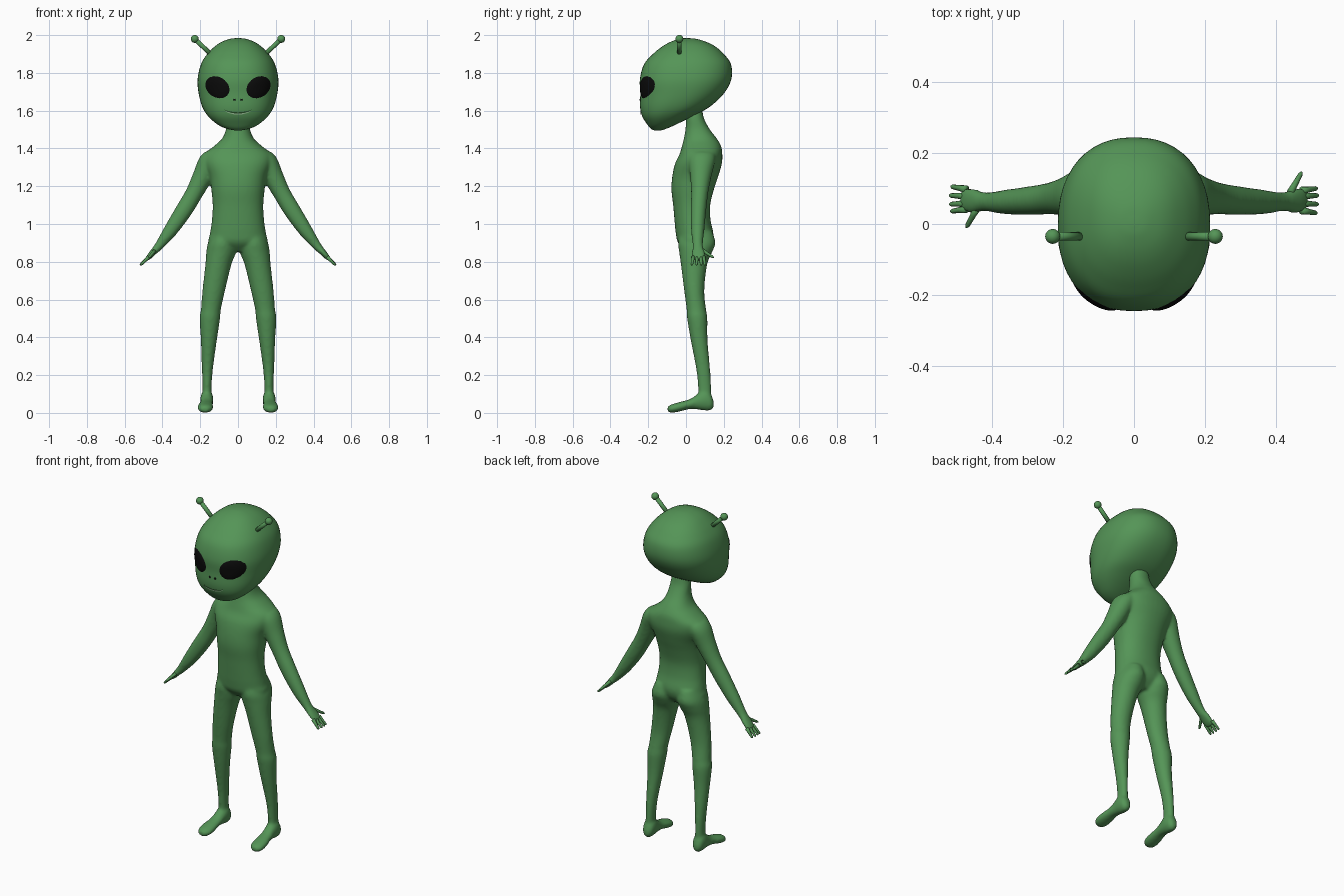
import bpy, bmesh, math
from mathutils import Vector

cube = bpy.data.objects.get("Cube")
if cube:
    bpy.data.objects.remove(cube)


def material(name, rgb):
    m = bpy.data.materials.new(name)
    m.use_nodes = True
    colour = (*rgb, 1)
    m.diffuse_color = colour
    m.node_tree.nodes["Principled BSDF"].inputs["Base Color"].default_value = colour
    return m


GREEN = material("skin green", (0.09, 0.30, 0.095))
BLACK = material("eye black", (0.003, 0.003, 0.003))
DARK = material("mouth dark green", (0.02, 0.07, 0.02))
PALE = material("lip pale green", (0.35, 0.55, 0.33))


def spline(rows, steps=5):
    """Catmull-Rom resampling of rows of numbers."""
    out = []
    for i in range(len(rows) - 1):
        a, b = rows[max(i - 1, 0)], rows[i]
        c, d = rows[i + 1], rows[min(i + 2, len(rows) - 1)]
        for k in range(steps):
            t = k / steps
            out.append([q + t / 2 * (r - p + t * (2 * p - 5 * q + 4 * r - s + t * (3 * (q - r) + s - p)))
                        for p, q, r, s in zip(a, b, c, d)])
    return out + [list(rows[-1])]


def power(v, e):
    return math.copysign(abs(v) ** e, v)


def loft(bm, rings, sides=32, expo=2.0):
    """Skin superellipse rings given as (centre, u axis, v axis)."""
    loops = []
    for c, u, v in rings:
        angles = [2 * math.pi * k / sides for k in range(sides)]
        loops.append([bm.verts.new(Vector(c) + Vector(u) * power(math.cos(a), 2 / expo)
                                   + Vector(v) * power(math.sin(a), 2 / expo)) for a in angles])
    faces = [bm.faces.new(loops[0]), bm.faces.new(loops[-1])]
    for lo, hi in zip(loops, loops[1:]):
        for k in range(sides):
            j = (k + 1) % sides
            faces.append(bm.faces.new((lo[k], lo[j], hi[j], hi[k])))
    bmesh.ops.recalc_face_normals(bm, faces=faces)


def finish(name, bm, mat):
    mesh = bpy.data.meshes.new(name)
    bm.to_mesh(mesh)
    bm.free()
    mesh.materials.append(mat)
    mesh.shade_smooth()
    ob = bpy.data.objects.new(name, mesh)
    bpy.context.collection.objects.link(ob)
    return ob


def upright(z, cx, half, front, back):
    return ((cx, (front + back) / 2, z), (half, 0, 0), (0, (back - front) / 2, 0))


# Head: horizontal slices of height, half width, front and back
HEAD_POWER = 2.3
HEAD = spline([
    (1.496, 0.02, -0.17, -0.13), (1.506, 0.065, -0.188, -0.10), (1.528, 0.11, -0.206, -0.05),
    (1.57, 0.158, -0.232, 0.035), (1.62, 0.189, -0.243, 0.125), (1.69, 0.208, -0.242, 0.20),
    (1.766, 0.214, -0.244, 0.24), (1.846, 0.196, -0.222, 0.238), (1.90, 0.163, -0.175, 0.20),
    (1.94, 0.123, -0.125, 0.155), (1.965, 0.085, -0.08, 0.105), (1.98, 0.042, -0.035, 0.055),
    (1.984, 0.01, -0.005, 0.015)])
bm = bmesh.new()
loft(bm, [upright(z, 0, w, f, b) for z, w, f, b in HEAD], 48, HEAD_POWER)
finish("head", bm, GREEN)


def face_y(x, z):
    """Front surface of the head at x, z."""
    for lo, hi in zip(HEAD, HEAD[1:]):
        if lo[0] <= z <= hi[0]:
            t = (z - lo[0]) / (hi[0] - lo[0])
            w, f, b = (p + t * (q - p) for p, q in zip(lo[1:], hi[1:]))
            bulge = max(0, 1 - abs(x / w) ** HEAD_POWER) ** (1 / HEAD_POWER)
            return (f + b) / 2 - (b - f) / 2 * bulge
    return 0


def patch(name, nu, nv, shape, mat):
    """Thin plate over the face; shape(u, v) gives x, z and lift."""
    bm = bmesh.new()
    grid = []
    for i in range(nu + 1):
        row = []
        for j in range(nv + 1):
            x, z, lift = shape(i / nu, j / nv)
            row.append(bm.verts.new((x, face_y(x, z) - lift, z)))
        grid.append(row)
    for i in range(nu):
        for j in range(nv):
            bm.faces.new((grid[i][j], grid[i + 1][j], grid[i + 1][j + 1], grid[i][j + 1]))
    bmesh.ops.remove_doubles(bm, verts=bm.verts, dist=0.00005)
    bmesh.ops.recalc_face_normals(bm, faces=bm.faces)
    if sum(f.normal.y for f in bm.faces) > 0:
        bmesh.ops.reverse_faces(bm, faces=bm.faces)
    return finish(name, bm, mat)


def disc(cx, cz, a, b, tilt, lift):
    def shape(u, v):
        p, q = a * v * math.cos(2 * math.pi * u), b * v * math.sin(2 * math.pi * u)
        c, s = math.cos(tilt), math.sin(tilt)
        return cx + p * c - q * s, cz + p * s + q * c, lift * (1 - v ** 4) - 0.002 * v ** 4
    return shape


def smile(drop, thick):
    def shape(u, v):
        t = 2 * u - 1
        z = 1.588 - drop + 0.018 * t * t + thick * (1 - t * t) * (v - 0.5)
        return 0.075 * t, z, 0.004
    return shape


for side, s in (("left", 1), ("right", -1)):
    patch(side + "_eye", 40, 8, disc(s * 0.109, 1.724, 0.071, 0.056, s * 0.6, 0.009), BLACK)
    patch(side + "_nostril", 12, 3, disc(s * 0.018, 1.658, 0.007, 0.006, 0, 0.003), BLACK)
patch("mouth_line", 32, 2, smile(0, 0.007), DARK)
patch("lower_lip", 32, 2, smile(0.006, 0.006), PALE)

# Antennae: slanted stalk and ball
for side, s in (("left", 1), ("right", -1)):
    bm = bmesh.new()
    base, tip = Vector((s * 0.14, -0.035, 1.895)), Vector((s * 0.229, -0.035, 1.98))
    d = (tip - base).normalized()
    across = Vector((d.z, 0, -d.x))
    loft(bm, [(p, across * 0.012, (0, 0.012, 0)) for p in (base, tip)], 16)
    finish(side + "_antenna_stalk", bm, GREEN)
    bm = bmesh.new()
    bmesh.ops.create_uvsphere(bm, u_segments=20, v_segments=12, radius=0.021)
    bmesh.ops.translate(bm, verts=bm.verts, vec=tip)
    finish(side + "_antenna_ball", bm, GREEN)

# Body: overlapping lofts fused into one smooth skin
body = bmesh.new()
TORSO = [
    (0.855, 0.07, 0.0, 0.10), (0.90, 0.152, -0.042, 0.135), (0.95, 0.148, -0.054, 0.145),
    (1.02, 0.138, -0.061, 0.13), (1.10, 0.134, -0.068, 0.128), (1.18, 0.141, -0.077, 0.147),
    (1.25, 0.152, -0.073, 0.17), (1.32, 0.178, -0.058, 0.19), (1.37, 0.178, -0.034, 0.192),
    (1.41, 0.13, -0.022, 0.187), (1.45, 0.086, -0.012, 0.165), (1.50, 0.064, -0.003, 0.127),
    (1.56, 0.058, 0.0, 0.095), (1.62, 0.05, 0.0, 0.085)]
loft(body, [upright(z, 0, w, f, b) for z, w, f, b in spline(TORSO)], 40, 2.2)

# Height, centre, half width, front, back
LEG = [
    (0.96, 0.075, 0.06, -0.03, 0.14), (0.90, 0.083, 0.076, -0.042, 0.156), (0.85, 0.089, 0.079, -0.036, 0.138),
    (0.785, 0.104, 0.069, -0.027, 0.112), (0.65, 0.128, 0.060, -0.010, 0.097), (0.55, 0.143, 0.053, 0.003, 0.106),
    (0.50, 0.149, 0.054, 0.006, 0.113), (0.39, 0.154, 0.043, 0.024, 0.114), (0.23, 0.162, 0.029, 0.054, 0.128),
    (0.13, 0.164, 0.024, 0.064, 0.134), (0.06, 0.165, 0.026, 0.066, 0.134)]
# Depth, centre, half width, bottom, top
FOOT = [
    (0.147, 0.165, 0.012, 0.03, 0.06), (0.132, 0.165, 0.029, 0.014, 0.10), (0.10, 0.165, 0.035, 0.012, 0.125),
    (0.06, 0.166, 0.033, 0.018, 0.10), (0.02, 0.169, 0.035, 0.02, 0.073), (-0.04, 0.173, 0.043, 0.006, 0.056),
    (-0.08, 0.174, 0.036, 0.0, 0.044), (-0.098, 0.174, 0.016, 0.008, 0.032)]
# Sideways, height, depth, thickness, breadth
ARM = [
    (0.135, 1.36, 0.085, 0.045, 0.07), (0.155, 1.325, 0.083, 0.056, 0.07), (0.188, 1.25, 0.078, 0.053, 0.056),
    (0.234, 1.16, 0.072, 0.046, 0.045), (0.288, 1.07, 0.066, 0.045, 0.041), (0.358, 0.965, 0.062, 0.037, 0.035),
    (0.416, 0.887, 0.062, 0.024, 0.027), (0.445, 0.855, 0.065, 0.018, 0.034), (0.472, 0.825, 0.068, 0.014, 0.036),
    (0.486, 0.81, 0.068, 0.008, 0.028)]

for side, s in (("left", 1), ("right", -1)):
    loft(body, [upright(z, s * c, w, f, b) for z, c, w, f, b in spline(LEG)])
    loft(body, [((s * c, y, (lo + hi) / 2), (w, 0, 0), (0, 0, (hi - lo) / 2))
                for y, c, w, lo, hi in spline(FOOT)])
    path = spline(ARM)
    rings = []
    for i, (x, z, y, thick, broad) in enumerate(path):
        a, b = path[max(i - 1, 0)], path[min(i + 1, len(path) - 1)]
        d = Vector((b[0] - a[0], 0, b[1] - a[1])).normalized()
        rings.append(((s * x, y, z), (-s * d.z * thick, 0, d.x * thick), (0, broad, 0)))
    loft(body, rings)

    # Fingers, with the thumb on opposite edges of the two hands
    bm = bmesh.new()
    digits = [((0.472, 0.826, 0.068 + s * k * 0.020), (0.521 - 0.004 * abs(k), 0.782, 0.068 + s * k * 0.025))
              for k in (-1.5, -0.5, 0.5, 1.3)]
    digits.append(((0.44, 0.86, 0.068 + s * 0.02), (0.472, 0.822, 0.068 + s * 0.078)))
    for (x0, z0, y0), (x1, z1, y1) in digits:
        p, q = Vector((s * x0, y0, z0)), Vector((s * x1, y1, z1))
        d = (q - p).normalized()
        u = d.cross(Vector((0, 0, 1))).normalized()
        v = d.cross(u)
        loft(bm, [(p.lerp(q, t), u * r, v * r)
                  for t, r in ((0, 0.011), (0.4, 0.0085), (0.9, 0.0065), (1, 0.003))], 10)
    finish(side + "_fingers", bm, GREEN)

skin = finish("body", body, GREEN)
remesh = skin.modifiers.new("fuse", "REMESH")
remesh.mode = "VOXEL"
remesh.voxel_size = 0.008
remesh.use_smooth_shade = True
soften = skin.modifiers.new("soften", "SMOOTH")
soften.factor = 0.5
soften.iterations = 8
